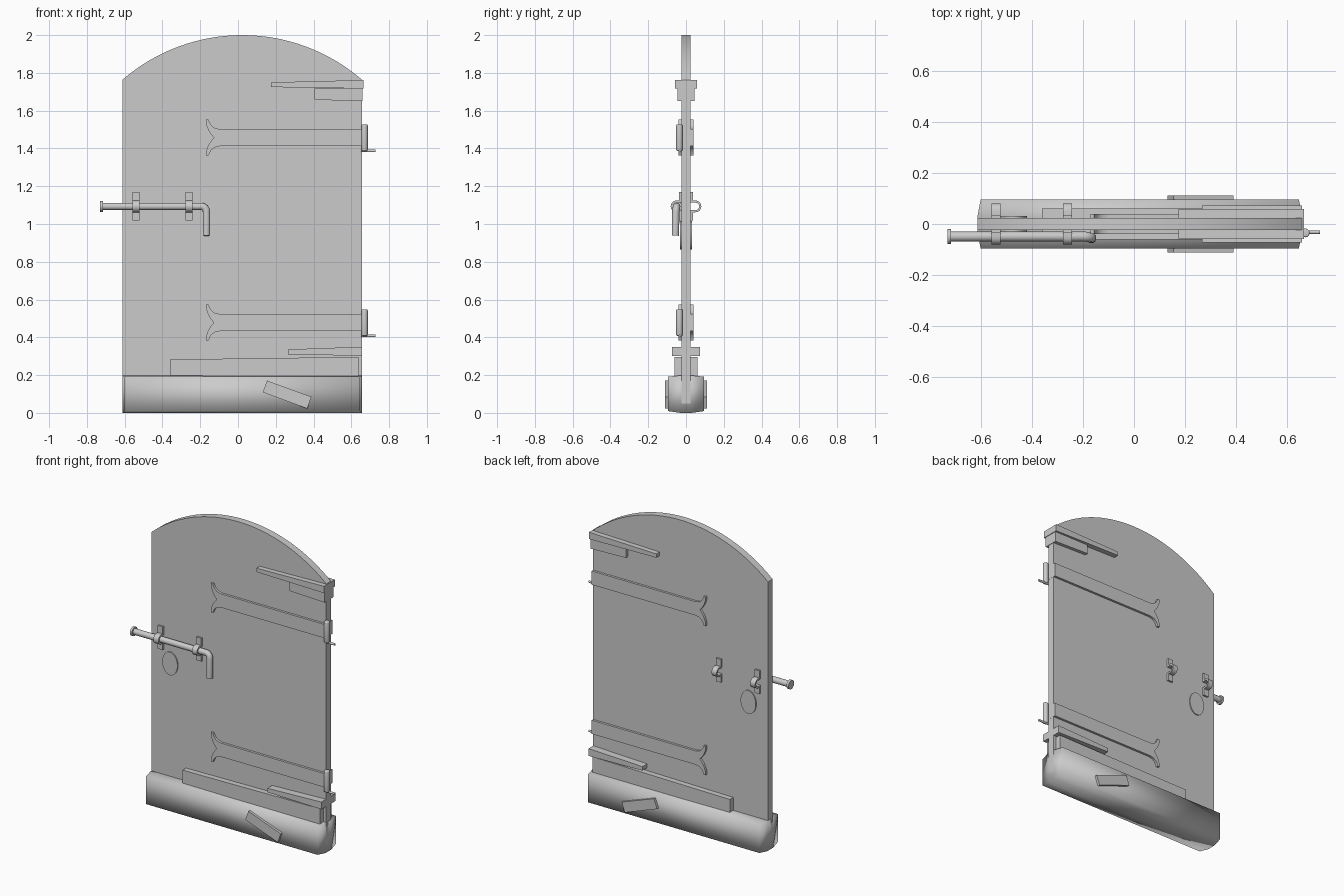
import bpy, bmesh, math
from mathutils import Vector, Matrix

old = bpy.data.objects.get("Cube")
if old:
    bpy.data.objects.remove(old, do_unlink=True)

grey = bpy.data.materials.new("plain grey")
grey.use_nodes = True
grey.diffuse_color = (0.6, 0.6, 0.6, 1)
grey.node_tree.nodes["Principled BSDF"].inputs["Base Color"].default_value = (0.6, 0.6, 0.6, 1)


def finish(name, bm, angle=35):
    bmesh.ops.recalc_face_normals(bm, faces=bm.faces)
    mesh = bpy.data.meshes.new(name)
    bm.to_mesh(mesh)
    bm.free()
    mesh.materials.append(grey)
    ob = bpy.data.objects.new(name, mesh)
    bpy.context.collection.objects.link(ob)
    bpy.ops.object.select_all(action='DESELECT')
    ob.select_set(True)
    bpy.context.view_layer.objects.active = ob
    bpy.ops.object.shade_smooth_by_angle(angle=math.radians(angle))
    return ob


def extrude(name, points, offset, angle=35):
    """Prism from a flat outline pushed along an offset vector."""
    bm = bmesh.new()
    face = bm.faces.new([bm.verts.new(p) for p in points])
    new = bmesh.ops.extrude_face_region(bm, geom=[face])["geom"]
    bmesh.ops.translate(bm, vec=offset, verts=[v for v in new if isinstance(v, bmesh.types.BMVert)])
    return finish(name, bm, angle)


def slab(name, outline, half):
    """Outline in x and z, reaching the same depth front and back."""
    return extrude(name, [(x, -half, z) for x, z in outline], (0, 2 * half, 0))


def rod(name, a, b, r, bevel=0):
    a, b = Vector(a), Vector(b)
    bm = bmesh.new()
    turn = (b - a).to_track_quat('Z', 'Y').to_matrix().to_4x4()
    bmesh.ops.create_cone(bm, cap_ends=True, segments=24, radius1=r, radius2=r,
                          depth=(b - a).length, matrix=Matrix.Translation((a + b) / 2) @ turn)
    if bevel:
        rims = [e for e in bm.edges if any(len(f.verts) > 4 for f in e.link_faces)]
        bmesh.ops.bevel(bm, geom=rims, offset=bevel, segments=3, profile=0.5, affect='EDGES')
    return finish(name, bm)


# Arched door panel
LEFT, RIGHT, TOP, RADIUS = -0.612, 0.657, 2.0, 0.969
mid, half_width = (LEFT + RIGHT) / 2, (RIGHT - LEFT) / 2
spread = math.asin(half_width / RADIUS)
arch = []
for i in range(33):
    t = spread * (1 - i / 16)
    arch.append((mid + RADIUS * math.sin(t), TOP - RADIUS * (1 - math.cos(t))))
slab("door_panel", [(LEFT, 0.05), (RIGHT, 0.05)] + arch, 0.024)

# Kick block along the bottom, with faces that taper in at the rims
bm = bmesh.new()
rings = []
for y, inset in ((-0.096, 0.012), (-0.03, 0), (0.03, 0), (0.096, 0.012)):
    x0, x1, z0, z1 = LEFT + inset, RIGHT - inset, inset * 0.8, 0.198 - inset * 0.5
    rings.append([bm.verts.new(p) for p in ((x0, y, z0), (x1, y, z0), (x1, y, z1), (x0, y, z1))])
for a, b in zip(rings, rings[1:]):
    for i in range(4):
        j = (i + 1) % 4
        bm.faces.new((a[i], a[j], b[j], b[i]))
bm.faces.new(rings[0])
bm.faces.new(rings[-1])
finish("kick_block", bm, 95)

# Battens: x range, bottom, top at each end, half depth
for name, x0, x1, z, za, zb, half in (
        ("bottom_rail", -0.36, 0.637, 0.19, 0.283, 0.296, 0.06),
        ("lower_batten", 0.265, 0.657, 0.302, 0.336, 0.35, 0.073),
        ("upper_batten", 0.175, 0.664, 1.717, 1.75, 1.762, 0.058),
        ("upper_block", 0.405, 0.66, 1.65, 1.717, 1.717, 0.046)):
    slab(name, [(x0, z + 0.008), (x1, z), (x1, zb), (x0, za)], half)

# Slanted patch board through the kick block
c, s = math.cos(math.radians(-20)), math.sin(math.radians(-20))
slab("patch_board", [(0.26 + u * c - v * s, 0.097 + u * s + v * c)
                     for u, v in ((-0.125, -0.033), (0.125, -0.033), (0.125, 0.033), (-0.125, 0.033))], 0.112)

# Forked hinge straps with their pins
fork = [(-0.095, 0.045), (-0.125, 0.052), (-0.143, 0.067), (-0.152, 0.085),
        (-0.156, 0.095), (-0.170, 0.095), (-0.168, 0.07), (-0.158, 0.042), (-0.145, 0.02)]
for label, z in (("upper", 1.457), ("lower", 0.478)):
    top = [(0.658, 0.045)] + fork
    outline = top + [(-0.128, 0)] + [(x, -h) for x, h in reversed(top)]
    slab(label + "_hinge_strap", [(x, z + h) for x, h in outline], 0.039)
    rod(label + "_hinge_pin", (0.67, -0.035, z - 0.07), (0.67, -0.035, z + 0.07), 0.017, 0.006)
    rod(label + "_hinge_spike", (0.65, -0.032, z - 0.07), (0.727, -0.032, z - 0.07), 0.007)

# Staples on both sides: flat feet with a round arch between
BOLT_Z = 1.093
bow = [(0.05 + 0.031 * math.sin(t), 0.031 * math.cos(t)) for t in (math.pi * i / 12 for i in range(13))]
inner = [(0.05 + 0.02 * math.sin(t), 0.02 * math.cos(t)) for t in (math.pi * i / 12 for i in range(13))]
feet = [(0.022, 0.077), (0.036, 0.077), (0.036, 0.031)] + bow
feet += [(0.036, -0.031), (0.036, -0.075), (0.022, -0.075), (0.022, -0.02)]
profile = feet + inner[::-1] + [(0.022, 0.02)]
for x in (-0.54, -0.26):
    for side, sign in (("front", -1), ("back", 1)):
        extrude(side + "_staple", [(x - 0.018, sign * y, BOLT_Z + z) for y, z in profile], (0.036, 0, 0))

# Sliding bolt: a round bar bent down into a handle
bend = [(-0.72, -0.049, BOLT_Z)]
for i in range(7):
    t = math.pi / 2 * i / 6
    bend.append((-0.195 + 0.028 * math.sin(t), -0.049 - 0.005 * i / 6, BOLT_Z - 0.028 * (1 - math.cos(t))))
bend.append((-0.167, -0.056, 0.938))
curve = bpy.data.curves.new("bolt_path", 'CURVE')
curve.dimensions = '3D'
curve.bevel_depth = 0.0195
curve.bevel_resolution = 4
curve.use_fill_caps = True
spline = curve.splines.new('POLY')
spline.points.add(len(bend) - 1)
for p, co in zip(spline.points, bend):
    p.co = (*co, 1)
curve.materials.append(grey)
bolt = bpy.data.objects.new("sliding_bolt", curve)
bpy.context.collection.objects.link(bolt)
rod("bolt_head", (-0.73, -0.049, BOLT_Z), (-0.715, -0.049, BOLT_Z), 0.029)

# Oval keyhole plate, showing on both sides
slab("keyhole_plate", [(-0.473 + 0.055 * math.cos(math.tau * i / 32), 0.94 + 0.076 * math.sin(math.tau * i / 32))
                       for i in range(32)], 0.031)
